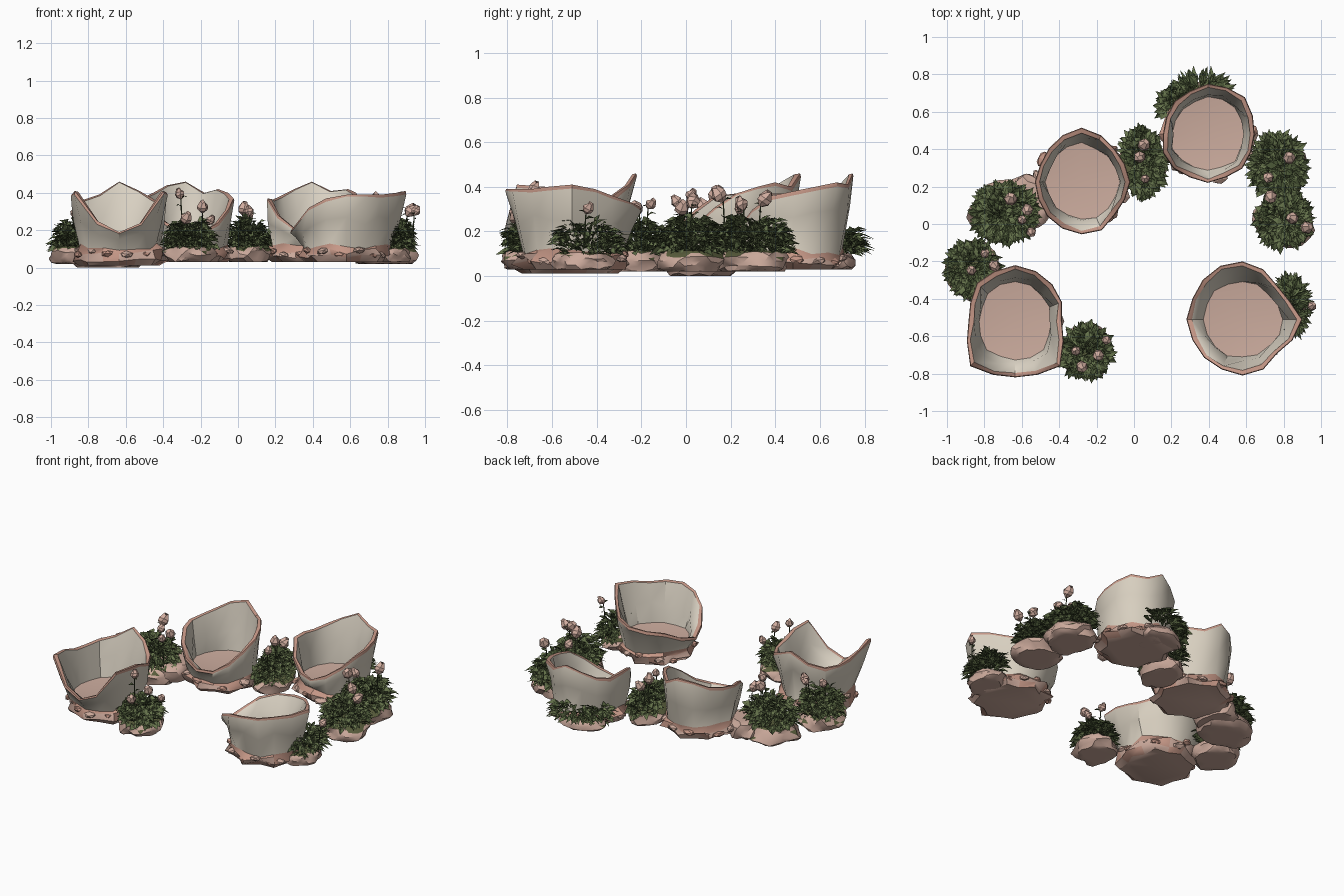
import bpy, bmesh, math, random
from mathutils import Vector, Matrix, noise

if "Cube" in bpy.data.objects:
    bpy.data.objects.remove(bpy.data.objects["Cube"])
rng = random.Random(7)


def material(name, r, g, b):
    m = bpy.data.materials.new(name)
    m.use_nodes = True
    m.diffuse_color = (r, g, b, 1)
    bsdf = m.node_tree.nodes["Principled BSDF"]
    bsdf.inputs["Base Color"].default_value = (r, g, b, 1)
    bsdf.inputs["Roughness"].default_value = 0.9
    return m


CREAM = material("shell cream", .68, .62, .52)
INNER = material("inner cream", .72, .66, .56)
CLAY = material("clay pink edge", .56, .31, .24)
FLOOR = material("dusty pink floor", .60, .41, .34)
ROCK = material("rock pink", .60, .40, .33)
MOSS = material("moss olive", .10, .11, .045)
DARK = material("dark leaf", .065, .09, .035)
LIGHT = material("light leaf", .13, .17, .07)
PETAL = material("petal pink", .64, .42, .35)


def finish(bm, name, mats, angle=None):
    """Turn a bmesh into an object, smooth below the given angle."""
    if angle:
        bm.normal_update()
        for f in bm.faces:
            f.smooth = True
        for e in bm.edges:
            e.smooth = e.calc_face_angle(0) < math.radians(angle)
    mesh = bpy.data.meshes.new(name)
    bm.to_mesh(mesh)
    bm.free()
    for m in mats:
        mesh.materials.append(m)
    ob = bpy.data.objects.new(name, mesh)
    bpy.context.collection.objects.link(ob)


cup_centres = []


# Broken cups: rim radii and heights in hundredths, anticlockwise from +x
def cup(name, x, y, base, radii, heights):
    cup_centres.append(Vector((x, y)))
    count = len(radii)
    bm = bmesh.new()
    rings = [[] for _ in range(10)]
    for i, (rim, h) in enumerate(zip(radii, heights)):
        rim, h = rim / 100, h / 100
        a = math.tau * i / count
        j = lambda s: rng.uniform(-s, s)
        wall = .21 + (rim - .26) * .25 + j(.009)
        mid = .5 * (wall + rim) + .01 + j(.014)
        midz = .12 + (h - .12) * rng.uniform(.4, .6)
        tooth = .018 * (-1) ** i
        profile = [
            (.21 + j(.015) + tooth, base),
            (.243 + j(.018) + tooth, base + .028 + j(.012)),
            (.24 + j(.022), .085 + j(.018)),
            (wall + .01, .112 + j(.02)),
            (mid, midz),
            (rim, h - .014 + j(.006)),
            (rim - .004, h),
            (rim - .024 + j(.006), h - .004),
            (mid - .035 + j(.01), midz),
            (wall - .012, .13),
        ]
        for ring, (r, z) in zip(rings, profile):
            ring.append(bm.verts.new((x + r * math.cos(a), y + r * math.sin(a), z)))
    band_mats = [4, 4, 1, 0, 0, 1, 1, 2, 2]
    for k, mat in enumerate(band_mats):
        for i in range(count):
            n = (i + 1) % count
            f = bm.faces.new((rings[k][i], rings[k][n], rings[k + 1][n], rings[k + 1][i]))
            f.material_index = 1 if mat == 4 and (i + k) % 3 == 0 else mat
    bm.faces.new(rings[0][::-1]).material_index = 4
    centre = bm.verts.new((x, y, .11))
    for i in range(count):
        bm.faces.new((rings[9][i], rings[9][(i + 1) % count], centre)).material_index = 3
    finish(bm, name, [CREAM, CLAY, INNER, FLOOR, ROCK], 38)

    # Loose shards wedged round the foot
    bm = bmesh.new()
    for i in range(14):
        a = math.tau * (i + rng.uniform(-.3, .3)) / 14
        r = rng.uniform(.21, .245)
        spot = Matrix.Translation((x + r * math.cos(a), y + r * math.sin(a), rng.uniform(base + .03, .1)))
        spin = Matrix.Rotation(a + rng.uniform(-.5, .5), 4, 'Z') @ Matrix.Rotation(rng.uniform(-.5, .5), 4, 'Y')
        shape = Matrix.Diagonal((rng.uniform(.02, .035), rng.uniform(.03, .05), .018, 1))
        before = set(bm.faces)
        bmesh.ops.create_icosphere(bm, subdivisions=1, radius=1, matrix=spot @ spin @ shape)
        for f in set(bm.faces) - before:
            f.material_index = i % 2
    finish(bm, name + "_shards", [CLAY, ROCK])


cup("front_right_cup", -.635, -.52, .012,
    [25, 27, 28, 29, 30, 29, 29, 26, 25, 28, 34, 31, 30, 31, 34, 28],
    [38, 35, 36, 41, 46, 39, 36, 35, 36, 39, 41, 25, 19, 24, 41, 40])
cup("back_right_cup", -.28, .225, .03,
    [26, 25, 25, 27, 29, 27, 25, 24, 25, 25, 26, 27, 28, 28, 25, 25],
    [37, 40, 42, 40, 46, 44, 40, 38, 37, 36, 30, 24, 20, 20, 24, 31])
cup("back_left_cup", .395, .48, .03,
    [25, 26, 28, 27, 27, 25, 25, 24, 24, 26, 26, 25, 26, 25, 26, 25],
    [38, 40, 42, 41, 46, 42, 38, 36, 37, 37, 28, 21, 20, 24, 30, 36])
cup("front_left_cup", .58, -.51, .03,
    [32, 27, 26, 29, 31, 31, 30, 29, 30, 29, 29, 29, 30, 29, 26, 29],
    [41, 39, 36, 33, 31, 30, 28, 23, 20, 24, 32, 37, 39, 39, 39, 40])


# Flat stones, mossy on top
def stone(name, x, y, rx, ry, z0, z1, mossy=True):
    bm = bmesh.new()
    bmesh.ops.create_icosphere(bm, subdivisions=3, radius=1)
    mid, half = (z0 + z1) / 2, (z1 - z0) / 2
    seed = Vector((x * 9, y * 9, 0))
    for v in bm.verts:
        lump = 1 + .28 * noise.noise(v.co * 1.7 + seed)
        z = max(-.5, min(.62, v.co.z + .25 * noise.noise(v.co * 2 - seed)))
        z = z / .5 if z < 0 else z / .62
        v.co = Vector((x + v.co.x * rx * lump, y + v.co.y * ry * lump, mid + z * half))
    bm.normal_update()
    for f in bm.faces:
        f.material_index = int(mossy and f.normal.z > .75)
    finish(bm, name, [ROCK, MOSS], 32)


# Leaf tufts: folded pointed leaves fanned over a dome
def leaf(bm, root, way, length, width):
    side = way.cross(Vector((0, 0, 1)))
    if side.length < .01:
        side = Vector((1, 0, 0))
    side.normalize()
    up = side.cross(way).normalized()
    side = Matrix.Rotation(rng.uniform(-.7, .7), 3, way) @ side
    mid = root + way * length * .5
    tip = root + way * length - Vector((0, 0, length * .2))
    base, tipv = bm.verts.new(root), bm.verts.new(tip)
    spine = bm.verts.new(mid + up * width * .1)
    a = bm.verts.new(mid + side * width + up * width * .45)
    b = bm.verts.new(mid - side * width + up * width * .45)
    shade = int(rng.random() < .6)
    for tri in ((base, a, spine), (a, tipv, spine), (spine, tipv, b), (base, spine, b)):
        bm.faces.new(tri).material_index = shade


def tuft(name, x, y, rx, ry, height, count, length=.06, width=.019, z0=.085):
    bm = bmesh.new()
    for _ in range(count):
        a, r = rng.uniform(0, math.tau), math.sqrt(rng.random())
        c, s = math.cos(a), math.sin(a)
        top = height * math.sqrt(max(0, 1 - r * r * .7))
        root = Vector((x + c * r * rx * .88, y + s * r * ry * .88,
                       z0 + top * rng.uniform(.1, .92)))
        way = Vector((c * (.2 + r), s * (.2 + r), rng.uniform(-.1, .8)))
        way += Vector((rng.uniform(-.7, .7), rng.uniform(-.7, .7), 0))
        way.normalize()
        size = length * rng.uniform(.7, 1.3)
        ends = (root.xy, (root + way * size).xy)
        # Keep the cups empty
        if all((p - q).length > .24 for p in ends for q in cup_centres):
            leaf(bm, root, way, size, width * rng.uniform(.7, 1.3))
    finish(bm, name, [DARK, LIGHT])


# Closed flowers on thin stems
def flower(name, x, y, z, size):
    bm = bmesh.new()
    lean = Vector((rng.uniform(-.8, .8), rng.uniform(-.8, .8), 1)).normalized()
    turn = lean.to_track_quat('Z', 'Y').to_matrix().to_4x4()
    place = Matrix.Translation((x, y, z)) @ turn
    rings = []
    for r, h in ((.25, -.9), (.9, -.3), (1, .3), (.45, 1)):
        rings.append([bm.verts.new(place @ Vector((
            size * r * math.cos(i * math.pi / 3 + h * .4),
            size * r * math.sin(i * math.pi / 3 + h * .4),
            size * (h + (.4 if i % 2 and h == 1 else 0))))) for i in range(6)])
    for low, high in zip(rings, rings[1:]):
        for i in range(6):
            bm.faces.new((low[i], low[i - 5], high[i - 5], high[i]))
    bm.faces.new(rings[0][::-1])
    bm.faces.new(rings[-1])
    petals = set(bm.faces)
    start = place @ Vector((0, 0, -size * .8))
    foot = Vector((x - lean.x * .05, y - lean.y * .05, .12))
    axis = foot - start
    stem = Matrix.Translation((start + foot) / 2) @ axis.to_track_quat('Z', 'Y').to_matrix().to_4x4()
    bmesh.ops.create_cone(bm, segments=5, radius1=.003, radius2=.004,
                          depth=axis.length, matrix=stem, cap_ends=True)
    for k in range(5):
        a = rng.uniform(0, math.tau)
        leaf(bm, start.lerp(foot, k * .18), Vector((math.cos(a), math.sin(a), .4)).normalized(), .045, .011)
    for f in set(bm.faces) - petals:
        f.material_index = 1
    finish(bm, name, [PETAL, DARK])


# Planted stones: x, y, x radius, y radius, base, leaf height, leaf count
BEDS = {
    "front_bed": (-.26, -.68, .135, .145, .03, .18, 420),
    "middle_bed": (.05, .33, .12, .20, .03, .18, 460),
    "left_back_bed": (.77, .30, .15, .20, .02, .19, 560),
    "left_bed": (.80, .02, .15, .15, .02, .19, 480),
    "right_bed": (-.69, .06, .19, .16, .0, .19, 620),
    "right_front_bed": (-.86, -.24, .14, .16, .02, .18, 440),
}
for name, (x, y, rx, ry, z0, height, count) in BEDS.items():
    stone(name + "_stone", x, y, rx, min(ry, .16), z0, .115)
    tuft(name + "_leaves", x, y, rx * .88, ry * .88, height, count)
stone("bare_stone", -.56, .12, .12, .15, .02, .13, False)
stone("side_stone", .81, -.47, .11, .14, .03, .105)
stone("back_stone", .34, .63, .16, .12, .03, .105)

# Grassy tufts tucked against the cups
tuft("side_cup_leaves", .84, -.44, .06, .15, .16, 380, .07, .014)
tuft("back_cup_leaves", .36, .70, .14, .07, .14, 320, .075, .014)
tuft("back_corner_leaves", .22, .63, .06, .08, .14, 200)

FLOWERS = [
    (-.31, -.68, .39), (-.19, -.70, .32), (-.28, -.76, .26), (-.15, -.62, .25),
    (.03, .36, .31), (.06, .24, .30), (.05, .42, .28),
    (.83, .35, .34), (.72, .25, .32), (.73, .15, .36), (.85, .03, .33), (.92, -.02, .30),
    (-.60, .02, .36), (-.55, -.04, .33), (-.66, .13, .36), (-.57, .08, .31),
    (-.87, -.25, .29), (-.80, -.16, .32), (-.75, -.22, .30), (.95, -.44, .30),
]
for i, (x, y, z) in enumerate(FLOWERS):
    flower(f"flower_{i + 1}", x, y, z, rng.uniform(.024, .037))
